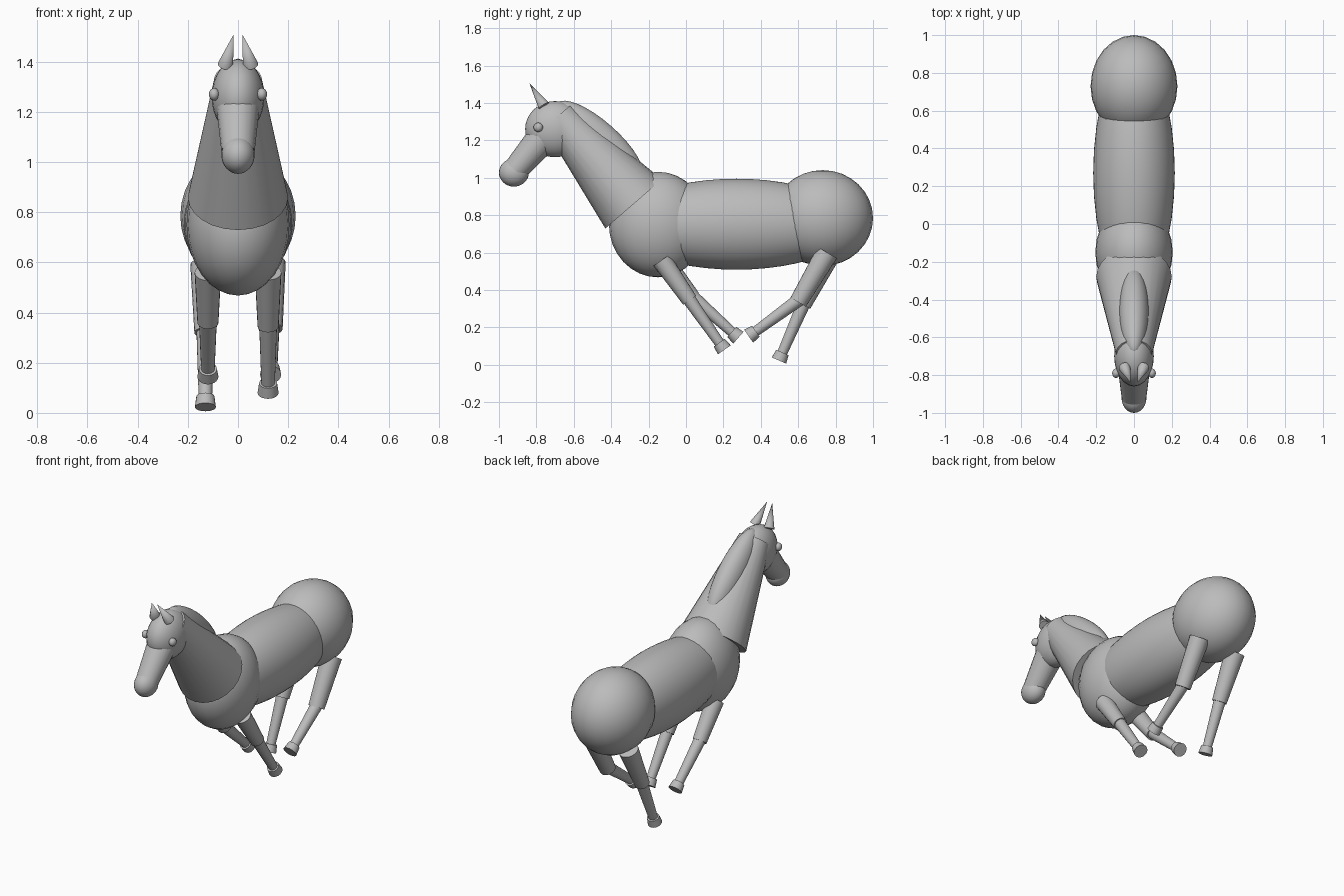
import bpy, math
from mathutils import Vector

if "Cube" in bpy.data.objects:
    bpy.data.objects.remove(bpy.data.objects["Cube"])

grey = bpy.data.materials.new("plain_grey")
grey.diffuse_color = (0.5, 0.5, 0.5, 1)
grey.use_nodes = True
grey.node_tree.nodes["Principled BSDF"].inputs["Base Color"].default_value = grey.diffuse_color


def finish(name):
    ob = bpy.context.object
    ob.name = name
    ob.data.materials.append(grey)
    bpy.ops.object.shade_smooth_by_angle(angle=math.radians(40))
    return ob


def ball(name, loc, radii, tilt=0, seg=24, rings=16):
    """Ellipsoid, optionally tilted about x."""
    bpy.ops.mesh.primitive_uv_sphere_add(segments=seg, ring_count=rings, radius=1,
                                         location=loc, rotation=(tilt, 0, 0))
    bpy.context.object.scale = radii
    return finish(name)


def cone(name, a, b, ra, rb, sides=20):
    """Tapered cylinder from point a to point b."""
    a, b = Vector(a), Vector(b)
    d = b - a
    bpy.ops.mesh.primitive_cone_add(vertices=sides, radius1=ra, radius2=rb, depth=d.length,
                                    location=(a + b) / 2,
                                    rotation=d.to_track_quat('Z', 'Y').to_euler())
    return finish(name)


# Trunk
ball("rump", (0, 0.73, 0.785), (0.23, 0.27, 0.256))
ball("barrel", (0, 0.27, 0.752), (0.216, 0.63, 0.243), seg=32, rings=24)
ball("chest", (0, -0.15, 0.75), (0.205, 0.262, 0.282))

# Neck and mane
cone("neck", (0, -0.28, 0.86), (0, -0.686, 1.329), 0.2, 0.095, 24)
ball("mane", (0, -0.464, 1.20), (0.08, 0.30, 0.10), tilt=math.atan2(-0.662, 0.749))

# Head
ball("skull", (0, -0.70, 1.26), (0.105, 0.16, 0.15))
cone("muzzle", (0, -0.73, 1.255), (0, -0.915, 1.04), 0.09, 0.066)
ball("nose", (0, -0.92, 1.028), (0.066, 0.08, 0.075))
for side, s in (("left", -1), ("right", 1)):
    ball(side + "_eye", (s * 0.095, -0.79, 1.27), (0.021, 0.025, 0.025), seg=16, rings=10)
    cone(side + "_ear", (s * 0.05, -0.76, 1.385), (s * 0.018, -0.838, 1.508), 0.032, 0, 12)


# Legs: side, hip, knee and hoof points as (y, z), upper and lower radii
legs = {
    "front_right": (0.12, (-0.13, 0.56), (0.02, 0.345), (0.205, 0.08), 0.053, 0.042),
    "front_left": (-0.12, (-0.12, 0.56), (0.035, 0.36), (0.28, 0.145), 0.053, 0.042),
    "hind_right": (0.13, (0.755, 0.60), (0.60, 0.335), (0.335, 0.153), 0.06, 0.048),
    "hind_left": (-0.13, (0.765, 0.59), (0.625, 0.32), (0.497, 0.023), 0.06, 0.044),
}
for name, (x, hip, knee, foot, r1, r2) in legs.items():
    hip, knee, foot = (Vector((x, *p)) for p in (hip, knee, foot))
    ankle = foot + (knee - foot).normalized() * 0.047
    top = knee + (hip - knee).normalized() * 0.02
    cone(name + "_upper_leg", hip, knee, r1, r2)
    cone(name + "_lower_leg", top, ankle, 0.036, 0.027)
    cone(name + "_hoof", ankle, foot, 0.036, 0.042)
